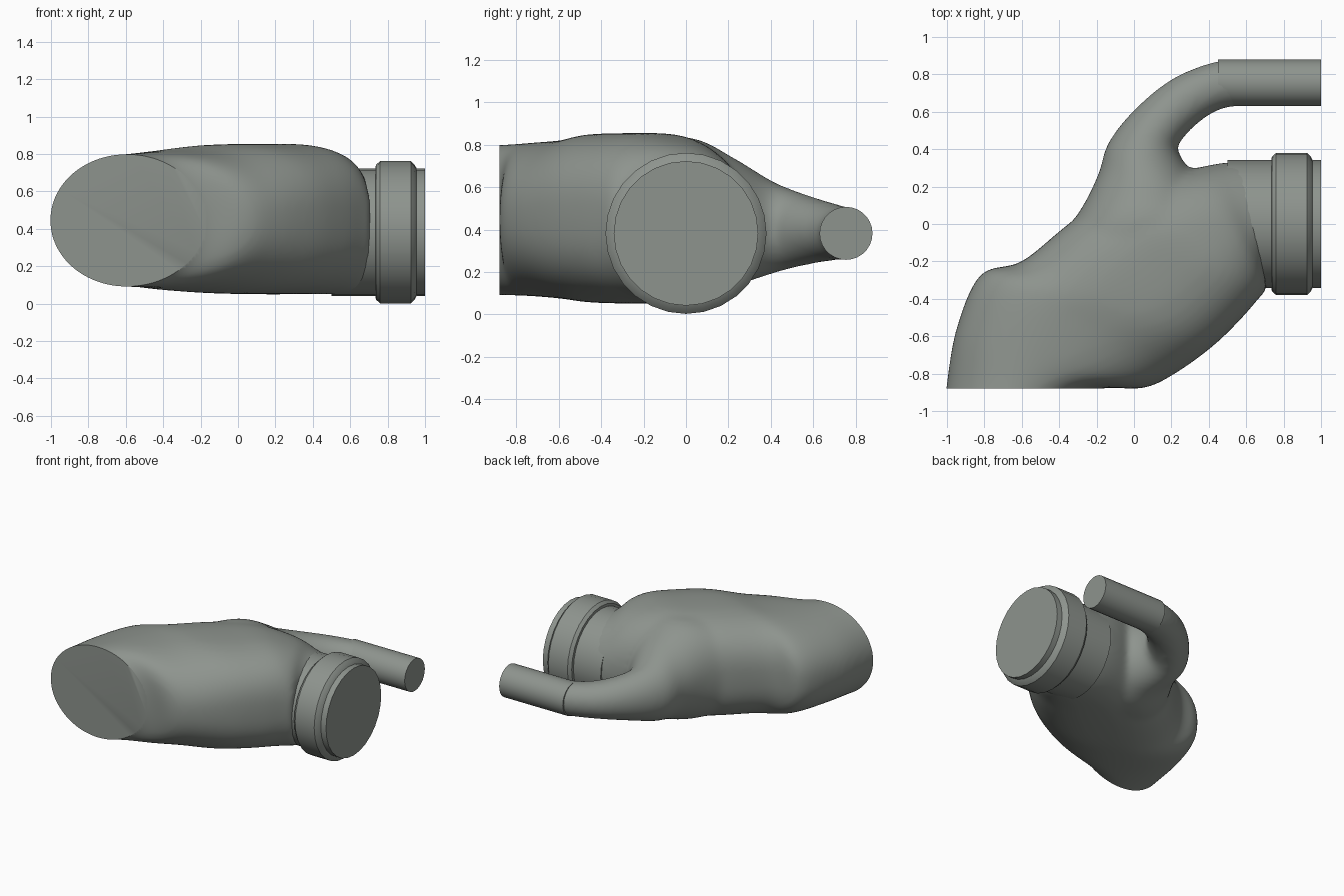
import bpy, bmesh, math
from mathutils import Vector

if "Cube" in bpy.data.objects:
    bpy.data.objects.remove(bpy.data.objects["Cube"])

mat = bpy.data.materials.new("grey green")
mat.diffuse_color = (0.27, 0.295, 0.27, 1)
mat.use_nodes = True
mat.node_tree.nodes["Principled BSDF"].inputs["Base Color"].default_value = mat.diffuse_color


def finish(bm, name, angle=30):
    bmesh.ops.recalc_face_normals(bm, faces=bm.faces)
    me = bpy.data.meshes.new(name)
    bm.to_mesh(me)
    bm.free()
    ob = bpy.data.objects.new(name, me)
    bpy.context.collection.objects.link(ob)
    me.materials.append(mat)
    shade(ob, angle)
    return ob


def shade(ob, angle=30):
    bpy.ops.object.select_all(action='DESELECT')
    ob.select_set(True)
    bpy.context.view_layer.objects.active = ob
    bpy.ops.object.shade_smooth_by_angle(angle=math.radians(angle))


def bridge(bm, rings):
    """Skin a list of point rings and close both ends."""
    vs = [[bm.verts.new(p) for p in r] for r in rings]
    n = len(vs[0])
    for a, b in zip(vs, vs[1:]):
        for i in range(n):
            j = (i + 1) % n
            bm.faces.new((a[i], a[j], b[j], b[i]))
    bm.faces.new(vs[0])
    bm.faces.new(vs[-1])


def spline(keys, steps=6):
    out = []
    for i in range(len(keys) - 1):
        p0, p1 = keys[max(i - 1, 0)], keys[i]
        p2, p3 = keys[i + 1], keys[min(i + 2, len(keys) - 1)]
        for s in range(steps):
            t = s / steps
            out.append([0.5 * (2 * b + (c - a) * t + (2 * a - 5 * b + 4 * c - d) * t * t
                               + (3 * b - a - 3 * c + d) * t ** 3)
                        for a, b, c, d in zip(p0, p1, p2, p3)])
    return out + [list(keys[-1])]


def loft(bm, keys, n=48):
    """Keys: left x, left y, right x, right y, bottom z, top z, roundness."""
    rings = []
    for lx, ly, rx, ry, z0, z1, e in spline(keys):
        ring = []
        for i in range(n):
            a = 2 * math.pi * i / n
            c, s = math.cos(a), math.sin(a)
            c = math.copysign(abs(c) ** (2 / e), c)
            s = math.copysign(abs(s) ** (2 / e), s)
            ring.append(Vector(((lx + rx) / 2 + c * (rx - lx) / 2,
                                (ly + ry) / 2 + c * (ry - ly) / 2,
                                (z0 + z1) / 2 + s * (z1 - z0) / 2)))
        rings.append(ring)
    bridge(bm, rings)


def lathe_x(name, profile, y, z, n=28):
    bm = bmesh.new()
    bridge(bm, [[(x, y + r * math.cos(2 * math.pi * i / n), z + r * math.sin(2 * math.pi * i / n))
                 for i in range(n)] for x, r in profile])
    return finish(bm, name)


# Main duct: wide front mouth sweeping round to the large outlet
main = [(-1.03, -1.12, -0.36, -0.98, .09, .80, 2.0),
        (-1.005, -0.88, -0.18, -0.88, .09, .80, 2.0),
        (-0.95, -0.56, 0.05, -0.878, .085, .81, 2.2),
        (-0.82, -0.27, 0.22, -0.80, .07, .825, 2.4),
        (-0.60, -0.20, 0.42, -0.655, .055, .85, 2.6),
        (-0.33, 0.015, 0.57, -0.51, .05, .855, 2.7),
        (-0.05, 0.18, 0.67, -0.395, .05, .85, 2.6),
        (0.30, 0.29, 0.715, -0.345, .05, .80, 2.3),
        (0.50, 0.33, 0.715, -0.335, .06, .735, 2.1),
        (0.65, 0.33, 0.70, -0.33, .07, .70, 2.0)]
# Branch duct: narrows from the body into the small pipe
branch = [(-0.50, -0.22, 0.42, -0.40, .09, .81, 2.4),
          (-0.29, 0.07, 0.47, -0.05, .07, .835, 2.3),
          (-0.19, 0.27, 0.38, 0.17, .13, .74, 2.0),
          (-0.14, 0.43, 0.24, 0.38, .19, .63, 2.0),
          (0.0, 0.61, 0.265, 0.46, .225, .575, 2.0),
          (0.20, 0.775, 0.37, 0.56, .25, .53, 2.0),
          (0.42, 0.866, 0.48, 0.618, .255, .509, 2.0),
          (0.56, 0.88, 0.58, 0.63, .255, .507, 2.0)]
bm = bmesh.new()
loft(bm, main)
loft(bm, branch)
body = finish(bm, "duct_body")

# Fuse and blend the two ducts
rm = body.modifiers.new("fuse", 'REMESH')
rm.mode = 'VOXEL'
rm.voxel_size = 0.018
sm = body.modifiers.new("blend", 'SMOOTH')
sm.factor = 0.5
sm.iterations = 24
me = bpy.data.meshes.new_from_object(body.evaluated_get(bpy.context.evaluated_depsgraph_get()))
body.modifiers.clear()
body.data = me

# Flat closed front mouth
bm = bmesh.new()
bm.from_mesh(me)
cut = bmesh.ops.bisect_plane(bm, geom=bm.verts[:] + bm.edges[:] + bm.faces[:], dist=1e-5,
                             plane_co=(0, -0.88, 0), plane_no=(0, -1, 0), clear_outer=True)
edges = [e for e in cut['geom_cut'] if isinstance(e, bmesh.types.BMEdge) and e.is_valid]
bmesh.ops.holes_fill(bm, edges=edges, sides=0)
bmesh.ops.recalc_face_normals(bm, faces=bm.faces)
bm.to_mesh(me)
bm.free()
if not me.materials:
    me.materials.append(mat)
shade(body, 35)

# Large outlet with its raised collar, and the small pipe
lathe_x("large_outlet", [(0.50, .341), (0.735, .341), (0.737, .36), (0.76, .38),
                         (0.925, .38), (0.945, .36), (0.955, .341), (1.0, .341)], 0, .382)
lathe_x("small_pipe", [(0.45, .125), (1.0, .125)], .755, .382)
